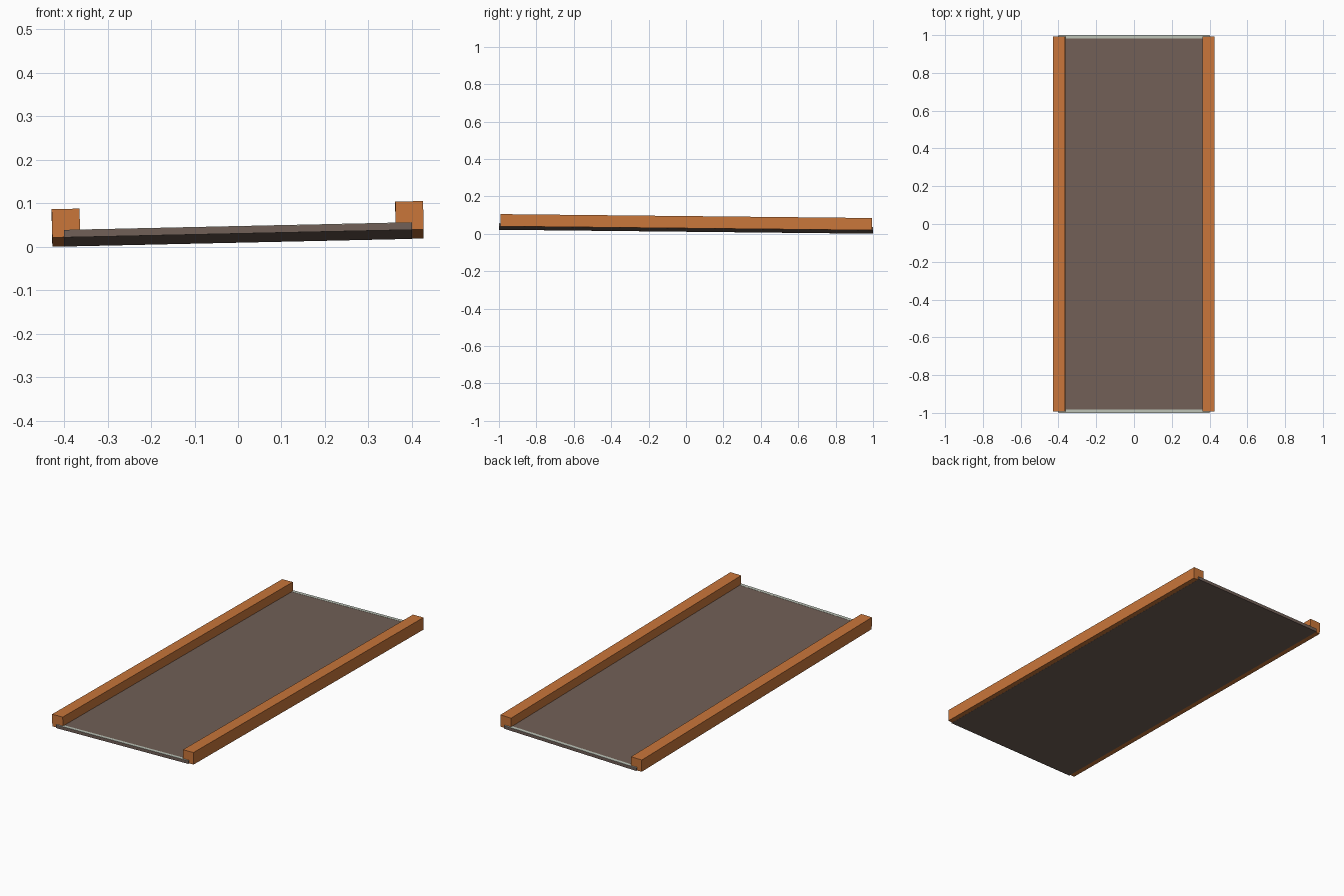
import bpy
from mathutils import Matrix, Vector

cube = bpy.data.objects.get("Cube")
if cube:
    bpy.data.objects.remove(cube, do_unlink=True)


def material(name, rgb):
    m = bpy.data.materials.new(name)
    m.use_nodes = True
    m.diffuse_color = (*rgb, 1)
    m.node_tree.nodes["Principled BSDF"].inputs["Base Color"].default_value = (*rgb, 1)
    return m


orange = material("orange_wood", (0.58, 0.18, 0.042))
brown = material("grey_brown_deck", (0.165, 0.116, 0.095))
pale = material("pale_grey", (0.50, 0.54, 0.47))

# The whole platform leans slightly: up toward +x, down toward +y
TILT = (Matrix.Translation((0, 0, 0.0205))
        @ Matrix.Rotation(-0.0105, 4, 'X') @ Matrix.Rotation(-0.022, 4, 'Y'))


def box(name, low, high, mat):
    low, high = Vector(low), Vector(high)
    bpy.ops.mesh.primitive_cube_add(size=1)
    ob = bpy.context.object
    ob.name = name
    ob.data.transform(TILT @ Matrix.Translation((low + high) / 2)
                      @ Matrix.Diagonal((*(high - low), 1)))
    ob.data.materials.append(mat)
    return ob


# Deck, its outer edges tucked under the rails
box("deck", (-0.4, -1, -0.0005), (0.4, 1, 0.016), brown)

# Square side rails
for side, x in (("right", -0.395), ("left", 0.395)):
    box(side + "_rail", (x - 0.032, -0.993, 0), (x + 0.032, 0.993, 0.065), orange)

# Thin pale strips across both ends of the deck
for end, y in (("front", -0.991), ("back", 0.991)):
    box(end + "_edge_strip", (-0.398, y - 0.009, 0.0155), (0.398, y + 0.009, 0.0168), pale)
